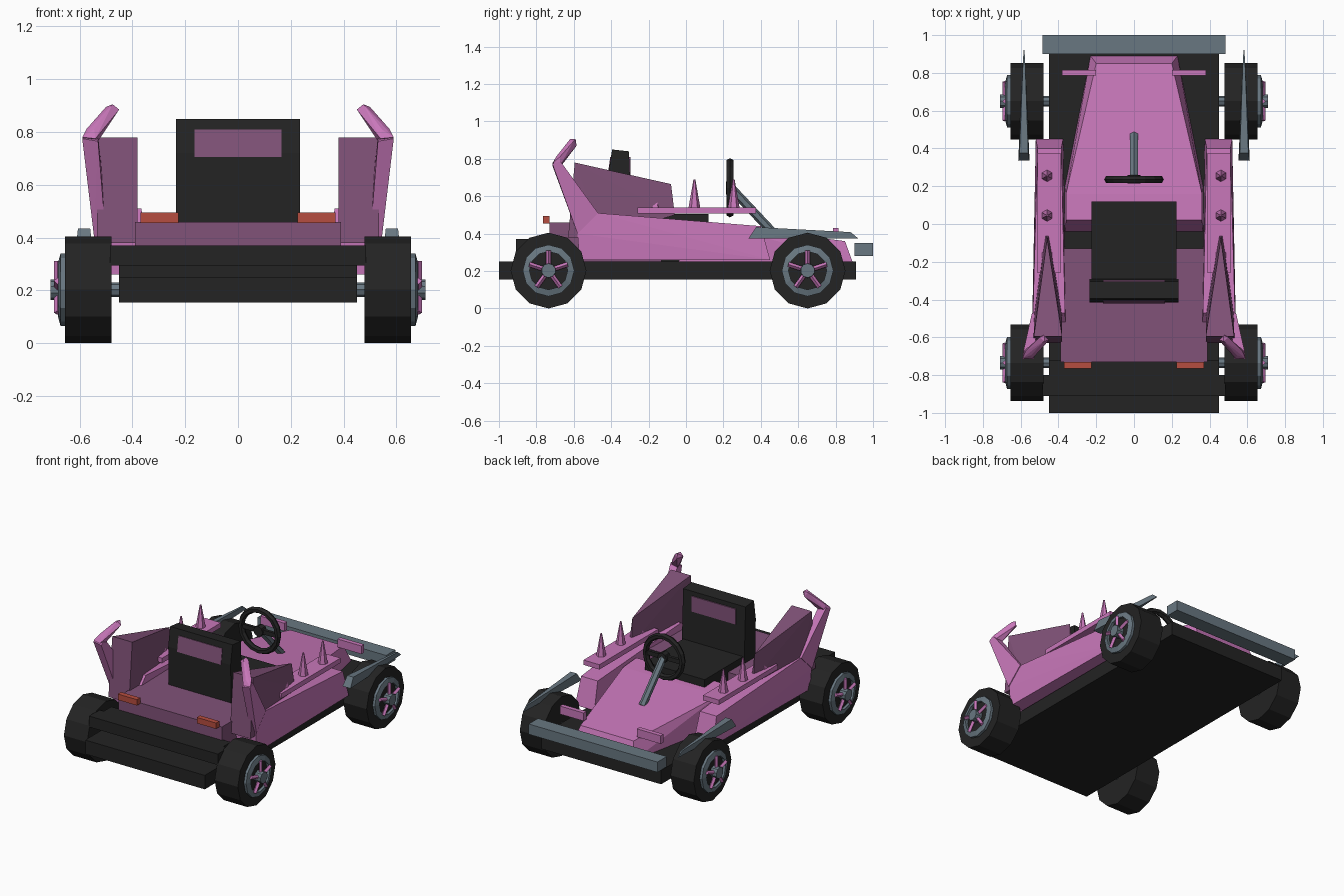
import bpy, bmesh, math
from mathutils import Vector, Matrix

if "Cube" in bpy.data.objects:
    bpy.data.objects.remove(bpy.data.objects["Cube"])


def material(name, rgb):
    m = bpy.data.materials.new(name)
    m.diffuse_color = (*rgb, 1)
    m.use_nodes = True
    m.node_tree.nodes["Principled BSDF"].inputs["Base Color"].default_value = m.diffuse_color
    return m


PINK = material("pink", (0.58, 0.185, 0.49))
PURPLE = material("dull purple", (0.22, 0.085, 0.19))
BLACK = material("black", (0.017, 0.017, 0.017))
GREY = material("blue grey", (0.14, 0.185, 0.22))
RED = material("red", (0.47, 0.075, 0.05))


def finish(name, bm, mat):
    bmesh.ops.recalc_face_normals(bm, faces=bm.faces)
    me = bpy.data.meshes.new(name)
    bm.to_mesh(me)
    bm.free()
    me.materials.append(mat)
    ob = bpy.data.objects.new(name, me)
    bpy.context.collection.objects.link(ob)
    return ob


def hull(name, pts, mat, side=1):
    """Convex solid around a few points, mirrored in x when side is -1."""
    bm = bmesh.new()
    vs = [bm.verts.new((side * x, y, z)) for x, y, z in pts]
    bmesh.ops.convex_hull(bm, input=vs)
    bmesh.ops.dissolve_limit(bm, angle_limit=0.01, verts=bm.verts, edges=bm.edges)
    return finish(name, bm, mat)


def box(name, x, y, z, mat, side=1):
    return hull(name, [(a, b, c) for a in x for b in y for c in z], mat, side)


def rod(name, a, b, r1, r2, sides, mat):
    """Cylinder or cone between two points."""
    a, b = Vector(a), Vector(b)
    d = b - a
    bm = bmesh.new()
    bmesh.ops.create_cone(bm, cap_ends=True, segments=sides, radius1=r1, radius2=r2,
                          depth=d.length,
                          matrix=Matrix.Translation((a + b) / 2) @ d.to_track_quat('Z', 'Y').to_matrix().to_4x4())
    return finish(name, bm, mat)


def ring(name, centre, axis, profile, n, mat):
    """Revolve a closed (radius, offset) profile about the x or y axis."""
    bm = bmesh.new()
    rows = []
    for i in range(n):
        t = 2 * math.pi * i / n
        row = []
        for r, o in profile:
            p = (o, r * math.cos(t), r * math.sin(t)) if axis == 'x' else (r * math.cos(t), o, r * math.sin(t))
            row.append(bm.verts.new(Vector(centre) + Vector(p)))
        rows.append(row)
    k = len(profile)
    for i in range(n):
        for j in range(k):
            a, b = rows[i], rows[(i + 1) % n]
            bm.faces.new((a[j], a[(j + 1) % k], b[(j + 1) % k], b[j]))
    return finish(name, bm, mat)


# Chassis, bumpers and rear deck
box("chassis", (-.45, .45), (-1, .91), (.155, .25), BLACK)
box("front_bumper", (-.485, .485), (.9, 1), (.28, .35), GREY)
box("rear_bar", (-.485, .485), (-.91, -.80), (.295, .37), BLACK)
box("rear_bar_mount", (-.45, .45), (-.81, -.72), (.25, .37), BLACK)
box("rear_deck", (-.39, .39), (-.73, -.13), (.25, .46), PURPLE)

# Nose: tapered toward the front, slanted at both ends
nose = []
for s in (-1, 1):
    nose += [(s * .365, -.04, .25), (s * .365, .2, .25), (s * .23, .89, .25),
             (s * .36, .02, .46), (s * .36, .16, .45), (s * .2, .85, .36)]
hull("nose", nose, PINK)

# Seat
box("seat_base", (-.225, .225), (-.40, .12), (.25, .505), BLACK)
hull("seat_back", [(x, y, z) for x in (-.235, .235) for y, z in
                   ((-.41, .45), (-.29, .45), (-.415, .72), (-.30, .72), (-.395, .85), (-.305, .84))], BLACK)
hull("seat_panel_rear", [(x, y + d, z) for x in (-.165, .165) for d in (0, .008)
                         for y, z in ((-.42, .705), (-.405, .81))], PURPLE)
box("seat_panel_front", (-.165, .165), (-.304, -.297), (.705, .81), PURPLE)

# Steering wheel and column
tube = [(.138 + .02 * math.cos(i * math.pi / 3), .022 * math.sin(i * math.pi / 3)) for i in range(6)]
ring("steering_wheel", (0, .235, .645), 'y', tube, 16, BLACK)
box("steering_spoke", (-.135, .135), (.225, .245), (.63, .66), BLACK)
rod("steering_hub", (0, .215, .645), (0, .26, .645), .035, .035, 8, BLACK)
rod("steering_column", (0, .24, .645), (0, .47, .40), .024, .024, 6, GREY)

for s in (-1, 1):
    tag = "left" if s < 0 else "right"

    # Side pod
    pod = []
    for y, z, xi, xo in ((-.57, .26, .36, .535), (-.58, .40, .36, .54), (-.47, .51, .365, .535),
                         (.40, .44, .385, .51), (.45, .26, .375, .52)):
        pod += [(xi, y, z), (xo, y, z)]
    hull(tag + "_side_pod", pod, PINK, s)

    # Spiked rail
    box(tag + "_spike_rail", (.39, .51), (-.26, .375), (.507, .54), PINK, s)
    for y, top in ((.255, .69), (.045, .69), (-.165, .625)):
        rod(tag + "_spike", (s * .46, y, .53), (s * .46, y, top), .033, .005, 6, PINK)

    # Rear wedge fin
    hull(tag + "_rear_fin", [(.38, -.595, .78), (.53, -.595, .78), (.38, -.63, .38), (.535, -.63, .38),
                             (.46, -.08, .665), (.45, -.06, .50), (.47, -.06, .50),
                             (.38, -.45, .38), (.53, -.45, .38)], PURPLE, s)

    # Bent horn: lower arm and inward tip
    hull(tag + "_horn_arm", [(.50, -.47, .51), (.54, -.47, .51), (.50, -.58, .40), (.545, -.58, .40),
                             (.53, -.67, .785), (.585, -.67, .785), (.53, -.715, .765), (.59, -.715, .775)], PINK, s)
    hull(tag + "_horn_tip", [(.54, -.715, .775), (.59, -.71, .78), (.53, -.665, .765), (.58, -.67, .77),
                             (.545, -.695, .81), (.575, -.675, .81),
                             (.45, -.615, .885), (.475, -.59, .905), (.475, -.62, .905), (.48, -.585, .87),
                             (.50, -.60, .895)], PINK, s)

    # Front fender blade
    hull(tag + "_fender", [(.553, .335, .375), (.613, .335, .375), (.56, .375, .435), (.606, .375, .435),
                           (.577, .88, .408), (.587, .88, .408), (.58, .92, .375), (.584, .92, .375)], GREY, s)

    # Lights
    box(tag + "_tail_light", (.225, .37), (-.765, -.73), (.455, .495), RED, s)
    box(tag + "_nose_bar", (.2, .38), (.785, .815), (.375, .43), PINK, s)

    # Wheels
    for end, y in (("rear", -.735), ("front", .65)):
        n = f"{tag}_{end}_"
        c = Vector((0, y, .2025))

        def at(x):
            return c + Vector((s * x, 0, 0))
        rod(n + "axle", at(.40), at(.5), .027, .027, 8, GREY)
        rod(n + "tyre", at(.48), at(.655), .2025, .2025, 12, BLACK)
        ring(n + "rim", c, 'x', [(.138, s * .65), (.138, s * .672), (.102, s * .682), (.102, s * .65)], 12, GREY)
        rod(n + "wheel_disc", at(.65), at(.664), .104, .104, 12, BLACK)
        rod(n + "hub", at(.65), at(.71), .04, .038, 10, GREY)
        for i in range(5):
            t = math.pi / 2 + i * 2 * math.pi / 5
            out = Vector((0, math.cos(t), math.sin(t)))
            rod(n + "spoke", at(.684) + out * .03, at(.684) + out * .108, .013, .013, 4, PINK)
